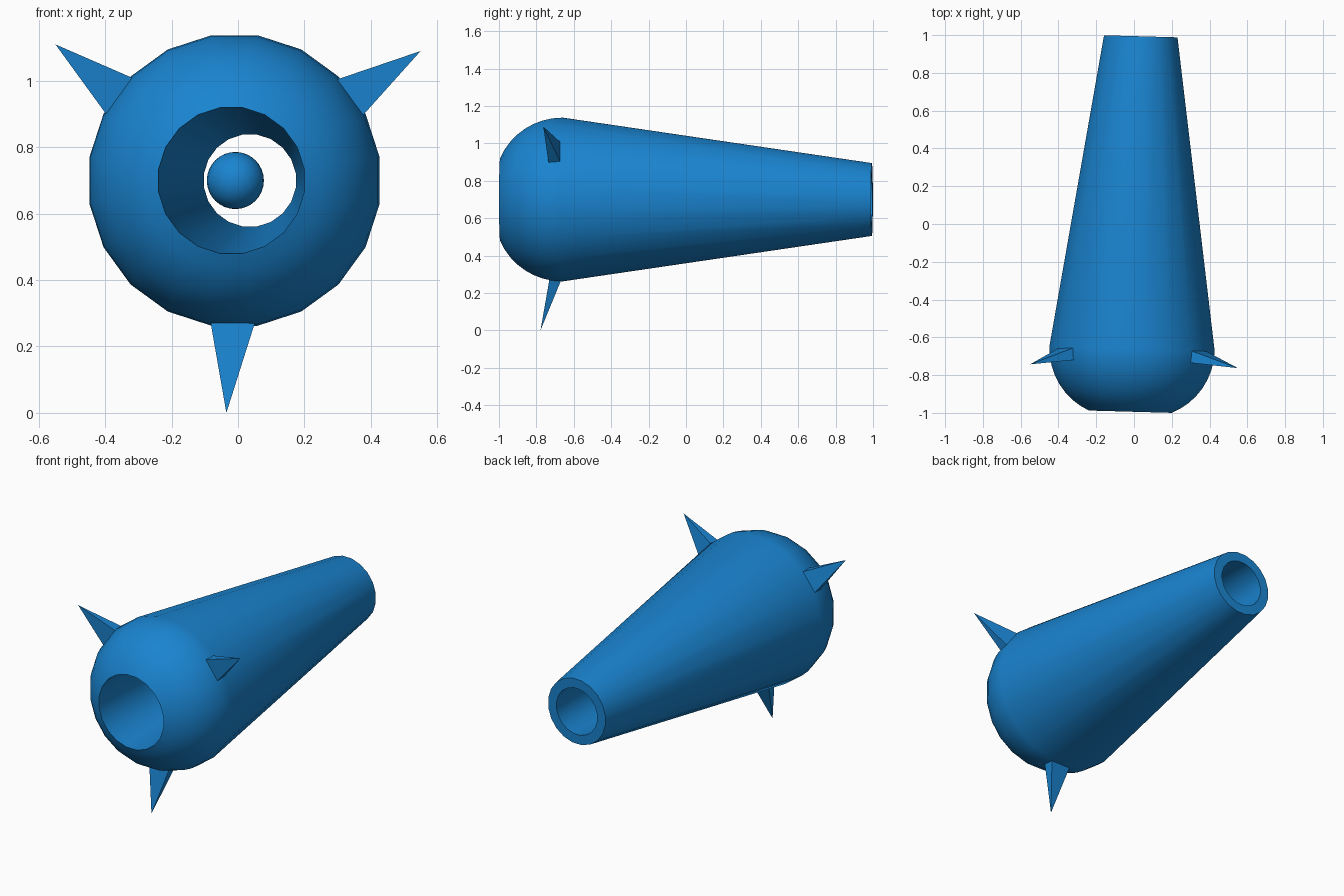
import bpy, bmesh, math
from mathutils import Vector

if "Cube" in bpy.data.objects:
    bpy.data.objects.remove(bpy.data.objects["Cube"])

blue = bpy.data.materials.new("blue")
blue.diffuse_color = (0.01, 0.23, 0.63, 1)
blue.use_nodes = True
blue.node_tree.nodes["Principled BSDF"].inputs["Base Color"].default_value = blue.diffuse_color


def finish(name, bm, smooth=None):
    bmesh.ops.recalc_face_normals(bm, faces=bm.faces)
    mesh = bpy.data.meshes.new(name)
    bm.to_mesh(mesh)
    bm.free()
    mesh.materials.append(blue)
    ob = bpy.data.objects.new(name, mesh)
    bpy.context.collection.objects.link(ob)
    if smooth:
        bpy.ops.object.select_all(action='DESELECT')
        ob.select_set(True)
        bpy.context.view_layer.objects.active = ob
        bpy.ops.object.shade_smooth_by_angle(angle=math.radians(smooth))
    return ob


# hollow tapered body: closed (radius, y) profile turned around the y axis
SIDES = 20
half = 0.994
y_wide, r_wide = -0.66, 0.443
arc_r = 0.363
end = math.asin((half + y_wide) / arc_r)
profile = [(0.14, half), (0.197, half)]
for i in range(9):
    a = end * i / 8
    profile.append((r_wide - arc_r + arc_r * math.cos(a), y_wide - arc_r * math.sin(a)))

bm = bmesh.new()
rings = []
for r, y in profile:
    ring = []
    for k in range(SIDES):
        a = 2 * math.pi * (k + 0.5) / SIDES
        ring.append(bm.verts.new((r * math.cos(a), y, r * math.sin(a))))
    rings.append(ring)
for i, ring in enumerate(rings):
    nxt = rings[(i + 1) % len(rings)]
    for k in range(SIDES):
        m = (k + 1) % SIDES
        bm.faces.new((ring[k], ring[m], nxt[m], nxt[k]))
body = finish("hollow_body", bm, 30)
body.location = (0.008, 0, 0.70)
body.rotation_euler.z = math.radians(-1.6)

# ball floating in the bore
bm = bmesh.new()
bmesh.ops.create_uvsphere(bm, u_segments=24, v_segments=16, radius=0.086)
ball = finish("inner_ball", bm, 30)
ball.location = (-0.008, -0.58, 0.70)


# four-sided spikes: tip, two base corners (x, z), and base depth range in y
def spike(name, tip, a, b, y0, y1):
    tip = Vector(tip)
    bm = bmesh.new()
    top = bm.verts.new(tip)
    base = []
    for (x, z), y in ((a, y0), (b, y0), (b, y1), (a, y1)):
        corner = Vector((x, y, z))
        base.append(bm.verts.new(tip + (corner - tip) * 1.12))  # sunk into body
    bm.faces.new(base)
    for i in range(4):
        bm.faces.new((base[i], base[(i + 1) % 4], top))
    finish(name, bm)


spike("bottom_spike", (-0.035, -0.778, 0.0), (-0.083, 0.275), (0.052, 0.275), -0.73, -0.665)
spike("right_spike", (0.55, -0.763, 1.09), (0.30, 1.005), (0.375, 0.895), -0.735, -0.67)
spike("left_spike", (-0.55, -0.743, 1.11), (-0.32, 1.01), (-0.395, 0.897), -0.72, -0.655)
